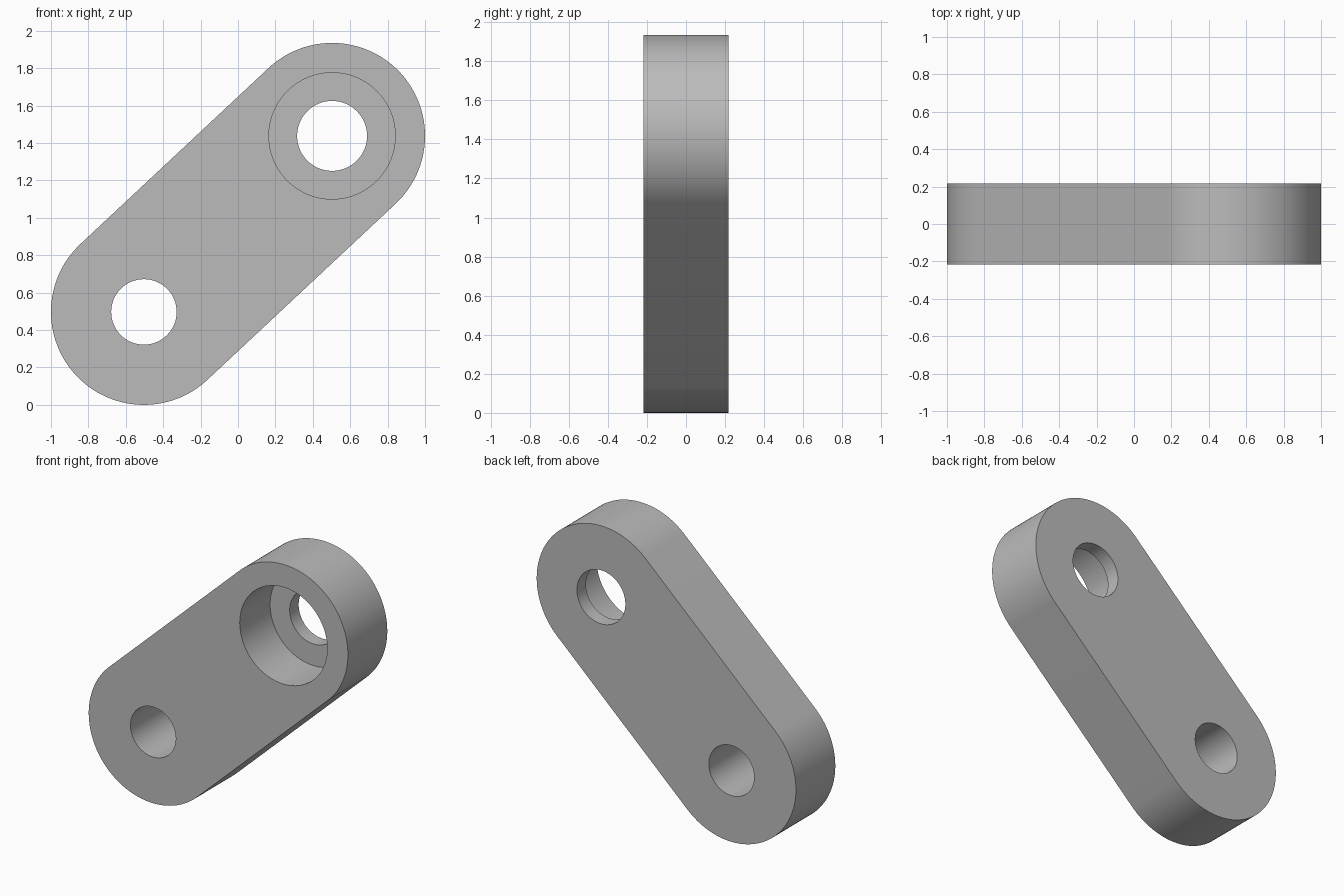
import bpy
import bmesh
import math
from mathutils import Vector

cube = bpy.data.objects.get("Cube")
if cube:
    bpy.data.objects.remove(cube, do_unlink=True)

RADIUS = 0.497
HALF = 0.217
BORE_DEPTH = 0.335
LOW = Vector((-0.503, 0, RADIUS))
HIGH = Vector((0.503, 0, 1.438))
STEPS = 64

grey = bpy.data.materials.new("plain grey")
grey.use_nodes = True
colour = (0.5, 0.5, 0.5, 1)
grey.diffuse_color = colour
grey.node_tree.nodes["Principled BSDF"].inputs["Base Color"].default_value = colour


def prism(name, outline, y_front, y_back):
    """Extrude an x-z outline from y_front to y_back."""
    bm = bmesh.new()
    face = bm.faces.new([bm.verts.new((p.x, y_front, p.z)) for p in outline])
    extruded = bmesh.ops.extrude_face_region(bm, geom=[face], use_keep_orig=True)["geom"]
    moved = [g for g in extruded if isinstance(g, bmesh.types.BMVert)]
    bmesh.ops.translate(bm, verts=moved, vec=(0, y_back - y_front, 0))
    bmesh.ops.recalc_face_normals(bm, faces=bm.faces)
    mesh = bpy.data.meshes.new(name)
    bm.to_mesh(mesh)
    bm.free()
    mesh.materials.append(grey)
    obj = bpy.data.objects.new(name, mesh)
    bpy.context.collection.objects.link(obj)
    return obj


def arc(centre, radius, start, sweep, count):
    angles = [start + sweep * i / STEPS for i in range(count)]
    return [centre + radius * Vector((math.cos(a), 0, math.sin(a))) for a in angles]


# Link body: two half circles joined by tangent sides
span = HIGH - LOW
tilt = math.atan2(span.z, span.x)
outline = arc(HIGH, RADIUS, tilt - math.pi / 2, math.pi, STEPS + 1)
outline += arc(LOW, RADIUS, tilt + math.pi / 2, math.pi, STEPS + 1)
link = prism("link_arm", outline, -HALF, HALF)

# Through holes and the front counterbore
cuts = [
    ("lower_hole_cutter", LOW, 0.175, -0.4, 0.4),
    ("counterbore_cutter", HIGH, 0.338, -0.4, BORE_DEPTH - HALF),
    ("upper_hole_cutter", HIGH, 0.187, -0.4, 0.4),
]
bpy.context.view_layer.objects.active = link
for name, centre, radius, front, back in cuts:
    cutter = prism(name, arc(centre, radius, 0, math.tau, STEPS), front, back)
    cutter.hide_render = True
    mod = link.modifiers.new(name, "BOOLEAN")
    mod.operation = "DIFFERENCE"
    mod.solver = "EXACT"
    mod.object = cutter
    bpy.ops.object.modifier_apply(modifier=mod.name)
    bpy.data.objects.remove(cutter, do_unlink=True)

# Smooth rounded walls with crisp rims
bpy.ops.object.select_all(action="DESELECT")
link.select_set(True)
bpy.ops.object.shade_smooth_by_angle(angle=math.radians(30))
